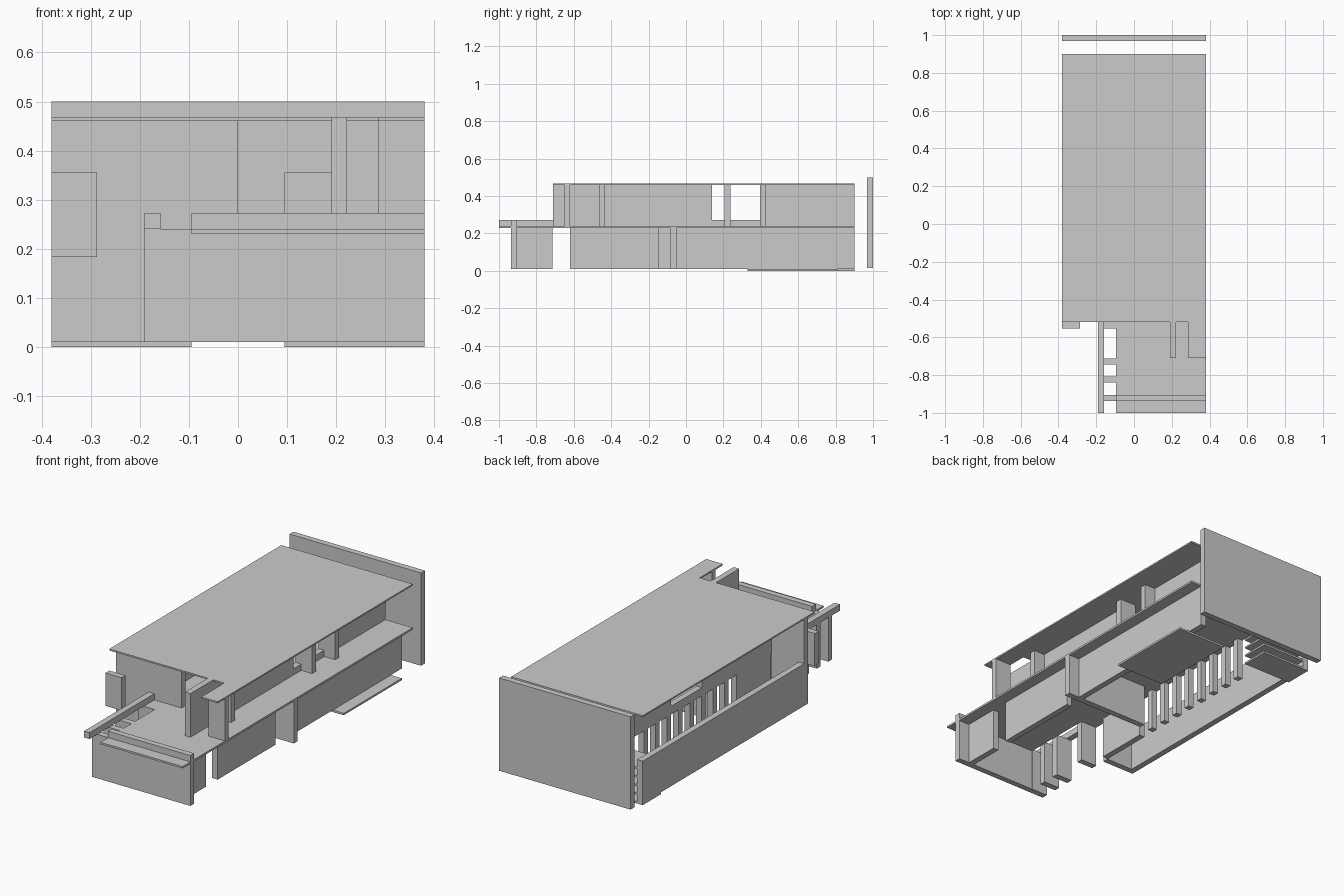
import bpy

if "Cube" in bpy.data.objects:
    bpy.data.objects.remove(bpy.data.objects["Cube"])

def box(name, x0, x1, y0, y1, z0, z1):
    """Axis-aligned box from its extents."""
    v = [(x, y, z) for x in (x0, x1) for y in (y0, y1) for z in (z0, z1)]
    f = [(0, 1, 3, 2), (4, 6, 7, 5), (0, 4, 5, 1), (2, 3, 7, 6), (0, 2, 6, 4), (1, 5, 7, 3)]
    me = bpy.data.meshes.new(name)
    me.from_pydata(v, [], f)
    ob = bpy.data.objects.new(name, me)
    bpy.context.collection.objects.link(ob)
    return ob

def slab(name, outline, z0, z1):
    """Flat slab extruded from a counter-clockwise outline."""
    n = len(outline)
    v = [(x, y, z) for z in (z0, z1) for x, y in outline]
    f = [tuple(reversed(range(n))), tuple(range(n, 2 * n))]
    f += [(i, (i + 1) % n, n + (i + 1) % n, n + i) for i in range(n)]
    me = bpy.data.meshes.new(name)
    me.from_pydata(v, [], f)
    ob = bpy.data.objects.new(name, me)
    bpy.context.collection.objects.link(ob)
    return ob

T = 0.032                      # wall thickness
L0, L1, L2 = 0.01, 0.23, 0.24  # ground level, floor underside, floor top
R0, R1 = 0.46, 0.468           # roof underside and top

# Slabs: roof with front tongue, upper floor, ground pads
slab("roof", [(-0.38, -0.52), (0.285, -0.52), (0.285, -0.71), (0.38, -0.71),
              (0.38, 0.90), (-0.38, 0.90)], R0, R1)
slab("upper_floor", [(-0.095, -1), (0.38, -1), (0.38, 0.90), (-0.19, 0.90),
                     (-0.19, -0.52), (-0.095, -0.52)], L1, L2)
box("right_ground_pad", 0.095, 0.38, 0.33, 0.81, 0, L0)
box("left_ground_pad", -0.38, -0.095, 0.75, 0.90, 0, L0)

# Free-standing rear screen wall
box("rear_screen_wall", -0.38, 0.38, 0.968, 1.0, 0.015, 0.5)

# Ground floor walls
box("front_wall", -0.19, 0.38, -0.936, -0.905, L0, L1)
box("front_parapet", -0.095, 0.38, -0.936, -0.905, L2, 0.273)
box("front_right_wall", 0.285, 0.317, -0.905, -0.715, L0, L1)
box("right_wall_front", 0.285, 0.317, -0.62, -0.145, L0, L1)
box("right_wall_rear", 0.285, 0.317, -0.05, 0.90, L0, L1)
box("cross_wall", -0.11, 0.38, -0.082, -0.05, L0, L1)
box("left_wall", -0.38, -0.348, -0.465, 0.90, L0, L1)
box("inner_wall", -0.19, -0.158, -0.43, -0.145, L0, L1)

# Terrace pergola: side beam on fins
box("pergola_beam", -0.19, -0.158, -1.0, -0.465, L2, 0.273)
for i, y in enumerate((-0.936, -0.84, -0.745, -0.552)):
    box(f"pergola_fin_{i}", -0.19, -0.095, y, y + T, L0, L2)

# Slatted screen beside the side passage
for i in range(8):
    y = -0.08 + 0.095 * i
    box(f"screen_slat_{i}", -0.19, -0.158, y, y + T, L0, L1)

# Stacked treads at the rear left
for i in range(4):
    z = 0.045 + 0.045 * i
    box(f"tread_{i}", -0.348, -0.095, 0.75, 0.90, z, z + 0.01)

# Upper floor walls
box("left_front_wall", -0.38, -0.19, -0.465, -0.433, L0, R0)
box("upper_front_wall", -0.19, 0.0, -0.465, -0.433, L2, R0)
box("window_box", -0.38, -0.287, -0.552, -0.52, 0.183, 0.355)
box("low_front_wall", 0.095, 0.19, -0.465, -0.433, L2, 0.355)
box("corner_fin", 0.285, 0.38, -0.65, -0.62, L2, R0)
box("right_entry_wall", 0.19, 0.222, -0.71, -0.52, L2, R1)
for side, x in (("right", 0.19), ("left", -0.19)):
    y0 = -0.52 if side == "right" else -0.433
    box(f"upper_{side}_wall_front", x, x + T, y0, 0.14, L2, R0)
    box(f"upper_{side}_sill", x, x + T, 0.14, 0.395, L2, 0.273)
    box(f"upper_{side}_wall_rear", x, x + T, 0.395, 0.90, L2, R0)
for i, y in enumerate((-0.465, 0.205, 0.395)):
    box(f"window_fin_{i}", 0.19, 0.285, y, y + T, L2, R0)
